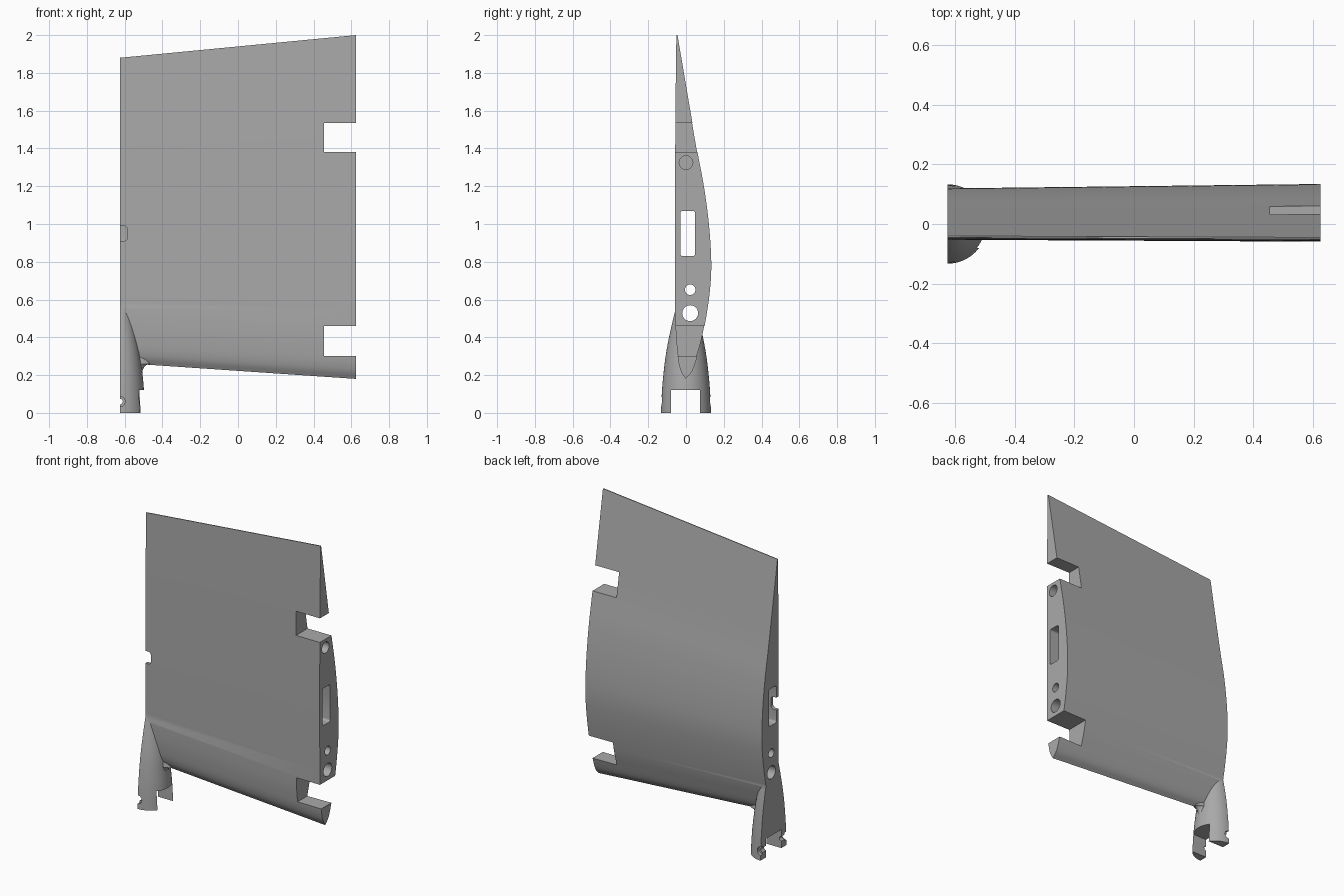
import bpy, bmesh, math
from mathutils import Vector, Matrix

old = bpy.data.objects.get("Cube")
if old:
    bpy.data.objects.remove(old, do_unlink=True)

grey = bpy.data.materials.new("plain grey")
grey.use_nodes = True
COLOUR = (0.4, 0.4, 0.4, 1)
grey.diffuse_color = COLOUR
grey.node_tree.nodes["Principled BSDF"].inputs["Base Color"].default_value = COLOUR

ROOT, TIP = -0.625, 0.625


def add_object(name, bm):
    bmesh.ops.recalc_face_normals(bm, faces=bm.faces)
    mesh = bpy.data.meshes.new(name)
    bm.to_mesh(mesh)
    bm.free()
    mesh.materials.append(grey)
    obj = bpy.data.objects.new(name, mesh)
    bpy.context.collection.objects.link(obj)
    return obj


def loft(name, rings):
    """Skin a list of closed rings and cap both ends."""
    bm = bmesh.new()
    loops = [[bm.verts.new(p) for p in ring] for ring in rings]
    n = len(loops[0])
    for a, b in zip(loops, loops[1:]):
        for i in range(n):
            j = (i + 1) % n
            bm.faces.new((a[i], a[j], b[j], b[i]))
    bm.faces.new(loops[0])
    bm.faces.new(loops[-1])
    return add_object(name, bm)


def spline(points, steps):
    """Smooth curve through the points."""
    pts = [Vector(p) for p in points]
    pts = [2 * pts[0] - pts[1]] + pts + [2 * pts[-1] - pts[-2]]
    out = []
    for a, b, c, d in zip(pts, pts[1:], pts[2:], pts[3:]):
        for k in range(steps):
            t = k / steps
            out.append(0.5 * (2 * b + (c - a) * t + (2 * a - 5 * b + 4 * c - d) * t * t
                              + (3 * b - a - 3 * c + d) * t ** 3))
    return out + [pts[-2]]


def ellipse(cx, z, rx, ry, n=64):
    return [(cx + rx * math.cos(2 * math.pi * i / n),
             ry * math.sin(2 * math.pi * i / n), z) for i in range(n)]


def box(name, low, high, bevel=0, axis=0):
    """Box between two corners; edges along one axis may be rounded."""
    low, high = Vector(low), Vector(high)
    bm = bmesh.new()
    bmesh.ops.create_cube(bm, size=1)
    for v in bm.verts:
        v.co = Vector(c * s for c, s in zip(v.co, high - low)) + (low + high) / 2
    if bevel:
        edges = [e for e in bm.edges
                 if abs((e.verts[0].co - e.verts[1].co).normalized()[axis]) > 0.9]
        bmesh.ops.bevel(bm, geom=edges, offset=bevel, segments=4, profile=0.5,
                        affect='EDGES')
    return add_object(name, bm)


def rod(name, centre, radius, length, axis):
    bm = bmesh.new()
    turn = Matrix.Rotation(math.pi / 2, 4, 'Y' if axis == 'X' else 'X')
    bmesh.ops.create_cone(bm, cap_ends=True, segments=32, radius1=radius,
                          radius2=radius, depth=length,
                          matrix=Matrix.Translation(centre) @ turn)
    return add_object(name, bm)


def combine(target, tool, operation):
    mod = target.modifiers.new("combine", 'BOOLEAN')
    mod.operation = operation
    mod.solver = 'EXACT'
    mod.object = tool
    bpy.context.view_layer.objects.active = target
    bpy.ops.object.modifier_apply(modifier=mod.name)
    bpy.data.objects.remove(tool, do_unlink=True)


# Tapered wing panel: back curve down to the leading edge, front curve up
back = [(-0.045, 2.0), (0.034, 1.535), (0.061, 1.38), (0.098, 1.18), (0.124, 0.97),
        (0.134, 0.77), (0.121, 0.6), (0.089, 0.41), (0.06, 0.3), (0.032, 0.22),
        (-0.003, 0.18)]
front = [(-0.003, 0.18), (-0.029, 0.227), (-0.045, 0.305), (-0.056, 0.455),
         (-0.059, 0.8), (-0.058, 1.4), (-0.051, 2.0)]
section = spline(back, 6) + spline(front, 6)[1:]


def wing_ring(x):
    t = (TIP - x) / (TIP - ROOT)
    low, high = 0.18 + 0.085 * t, 2.0 - 0.12 * t
    return [(x, p.x * (1 - 0.11 * t), low + (p.y - 0.18) / 1.82 * (high - low))
            for p in section]


wing = loft("wing_panel", [wing_ring(ROOT - 0.08), wing_ring(TIP)])

# Pointed round nose fairing at the root
nose_profile = [(0.133, 0), (0.127, 0.12), (0.12, 0.2), (0.108, 0.3), (0.09, 0.4),
                (0.06, 0.53), (0.035, 0.62), (0.004, 0.7)]
nose = loft("nose_fairing", [ellipse(ROOT, p.y, p.x, p.x)
                             for p in spline(nose_profile, 4)])
combine(wing, nose, 'UNION')

# Small fillet where the leading edge meets the fairing
fillet_rings = []
for k in range(9):
    a = math.pi / 2 * k / 8
    reach = -0.508 + 0.043 * (1 - math.cos(a))
    fillet_rings.append(ellipse(-0.57, 0.205 + 0.055 * math.sin(a), reach + 0.57,
                                0.035, 32))
fillet_rings.append(ellipse(-0.57, 0.29, 0.1, 0.03, 32))
combine(wing, loft("fillet", fillet_rings), 'UNION')

# Openings
cutters = [
    box("root_trim", (-1, -1, -1), (ROOT, 1, 3)),
    box("upper_hinge_notch", (0.455, -1, 1.38), (1, 1, 1.535)),
    box("lower_hinge_notch", (0.455, -1, 0.3), (1, 1, 0.46)),
    box("nose_slot", (-1, -0.08, -1), (0, 0.075, 0.12)),
    box("spar_channel", (-1, -0.03, 0.83), (1, 0.048, 1.07), 0.013, 0),
    box("front_access_notch", (-0.7, -0.3, 0.91), (-0.585, 0, 0.99), 0.02, 1),
    rod("small_tube_hole", (0, 0.022, 0.652), 0.028, 3, 'X'),
    rod("large_tube_hole", (0, 0.022, 0.528), 0.042, 3, 'X'),
    rod("pin_socket", (TIP, 0, 1.325), 0.036, 0.5, 'X'),
    rod("screw_hole", (ROOT, 0, 0.06), 0.015, 1, 'Y'),
    rod("front_screw_recess", (ROOT, -0.16, 0.06), 0.027, 0.1, 'Y'),
    rod("back_screw_recess", (ROOT, 0.16, 0.06), 0.027, 0.1, 'Y'),
]
for cutter in cutters:
    combine(wing, cutter, 'DIFFERENCE')

bpy.ops.object.select_all(action='DESELECT')
wing.select_set(True)
bpy.context.view_layer.objects.active = wing
bpy.ops.object.shade_smooth_by_angle(angle=math.radians(30))
